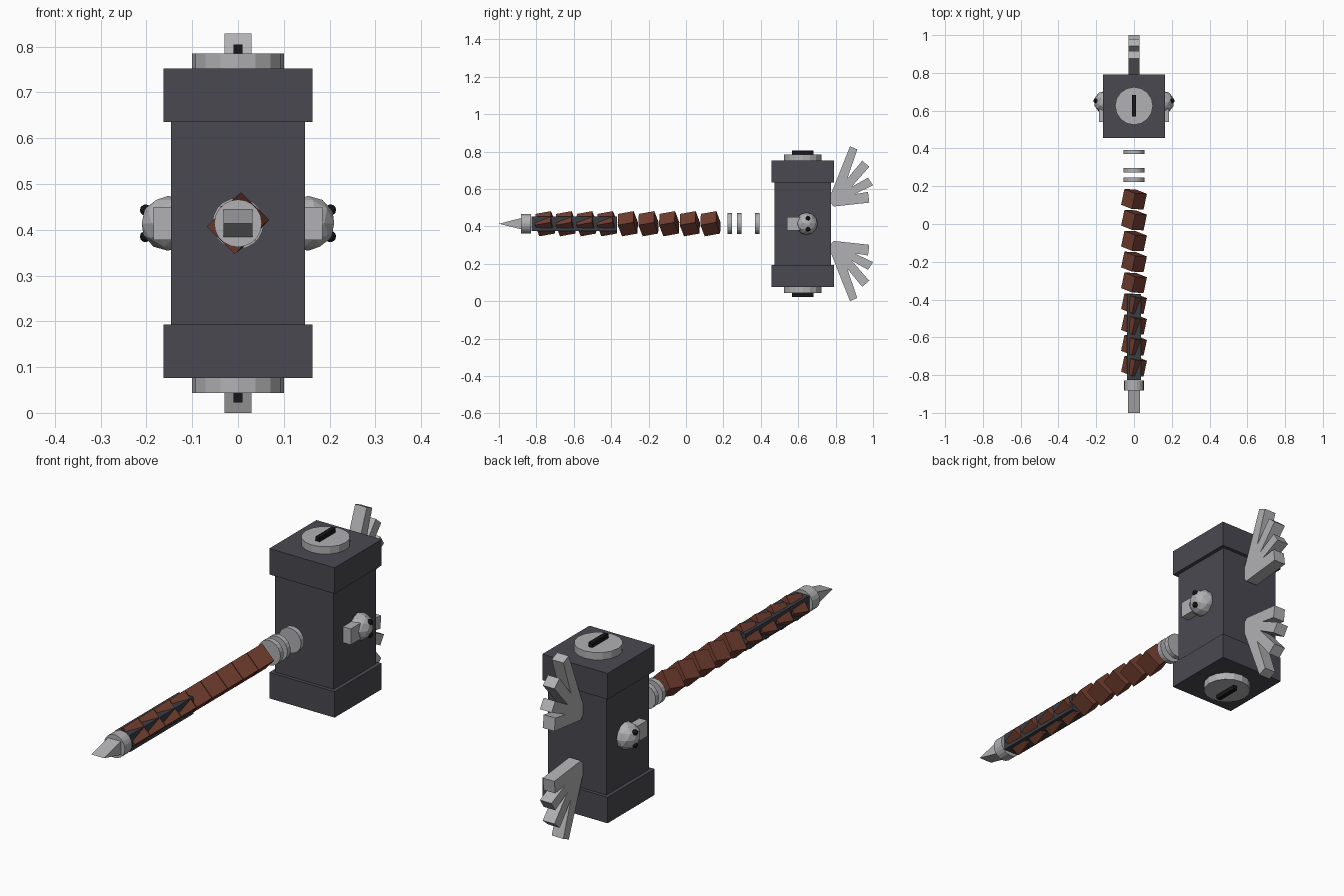
import bpy, bmesh
from math import radians
from mathutils import Matrix, Vector

if "Cube" in bpy.data.objects:
    bpy.data.objects.remove(bpy.data.objects["Cube"])

MID = 0.414      # height of the handle axis
HEAD_Y = 0.625   # depth centre of the hammer head


def material(name, rgb):
    m = bpy.data.materials.new(name)
    m.diffuse_color = (*rgb, 1)
    m.use_nodes = True
    m.node_tree.nodes["Principled BSDF"].inputs["Base Color"].default_value = m.diffuse_color
    return m


IRON = material("dark iron", (0.068, 0.066, 0.082))
STEEL = material("light steel", (0.44, 0.44, 0.455))
LEATHER = material("brown leather", (0.16, 0.045, 0.027))
BLACK = material("black", (0.008, 0.008, 0.009))
CORE = material("slate core", (0.042, 0.047, 0.056))


def finish(name, bm, mat):
    bmesh.ops.recalc_face_normals(bm, faces=bm.faces)
    me = bpy.data.meshes.new(name)
    bm.to_mesh(me)
    bm.free()
    me.materials.append(mat)
    ob = bpy.data.objects.new(name, me)
    bpy.context.collection.objects.link(ob)
    return ob


def box(name, lo, hi, mat, rot=None):
    lo, hi = Vector(lo), Vector(hi)
    bm = bmesh.new()
    bmesh.ops.create_cube(bm, size=1)
    m = Matrix.Translation((lo + hi) / 2)
    if rot:
        m = m @ rot
    bm.transform(m @ Matrix.Diagonal((*(hi - lo), 1)))
    return finish(name, bm, mat)


def disc(name, centre, radius, depth, mat, sides=16, along_y=False):
    bm = bmesh.new()
    bmesh.ops.create_cone(bm, cap_ends=True, segments=sides,
                          radius1=radius, radius2=radius, depth=depth)
    m = Matrix.Translation(centre)
    if along_y:
        m = m @ Matrix.Rotation(radians(90), 4, 'X')
    bm.transform(m)
    return finish(name, bm, mat)


def ball(name, centre, radius, mat, detail=2):
    bm = bmesh.new()
    bmesh.ops.create_icosphere(bm, subdivisions=detail, radius=radius)
    bm.transform(Matrix.Translation(centre))
    return finish(name, bm, mat)


def extrude_yz(name, points, half, mat):
    """Solid from a side outline, thickened across x."""
    bm = bmesh.new()
    face = bm.faces.new([bm.verts.new((-half, y, z)) for y, z in points])
    new = bmesh.ops.extrude_face_region(bm, geom=[face])["geom"]
    bmesh.ops.translate(bm, vec=(2 * half, 0, 0),
                        verts=[v for v in new if isinstance(v, bmesh.types.BMVert)])
    return finish(name, bm, mat)


# Hammer head block
box("head_block", (-0.146, 0.472, 0.17), (0.146, 0.776, 0.66), IRON)

# Feathered wing outline, as depth and height above the handle axis
WING = [(0.77, 0.115), (0.79, 0.092), (0.98, 0.113), (0.973, 0.17), (0.90, 0.158),
        (1.0, 0.205), (0.973, 0.246), (0.885, 0.197), (0.98, 0.305), (0.942, 0.337),
        (0.862, 0.24), (0.916, 0.397), (0.877, 0.414), (0.77, 0.145)]

# Parts mirrored top and bottom: end cap, disc, slot bar, wing
for label, s in (("top", 1), ("bottom", -1)):
    z0, z1 = sorted((MID + s * 0.221, MID + s * 0.338))
    box(label + "_cap", (-0.163, 0.456, z0), (0.163, 0.792, z1), IRON)
    disc(label + "_disc", (0, HEAD_Y, MID + s * 0.352), 0.1, 0.038, STEEL)
    z0, z1 = sorted((MID + s * 0.365, MID + s * 0.391))
    box(label + "_slot_bar", (-0.01, HEAD_Y - 0.057, z0),
        (0.01, HEAD_Y + 0.057, z1), BLACK)
    extrude_yz(label + "_wing", [(y, MID + s * z) for y, z in WING], 0.029, STEEL)

# Bird faces mirrored on the two sides: skull, beak and eyes
for label, s in (("right", 1), ("left", -1)):
    ball(label + "_skull", (s * 0.153, 0.645, MID), 0.06, STEEL)
    x0, x1 = sorted((s * 0.14, s * 0.185))
    box(label + "_beak", (x0, 0.54, MID - 0.036), (x1, 0.61, MID + 0.036), STEEL)
    for place, t in (("upper", 1), ("lower", -1)):
        ball(f"{label}_{place}_eye", (s * 0.202, 0.652, MID + t * 0.029), 0.0125, BLACK)

# Collar rings between handle and head
for i, y in enumerate((0.381, 0.284, 0.234)):
    disc(f"collar_ring_{i + 1}", (0, y, MID), 0.056, 0.023, STEEL, 20, True)

# Leather grip made of tilted cubes
TILT = (Matrix.Rotation(radians(-12), 4, 'Z') @ Matrix.Rotation(radians(10), 4, 'X')
        @ Matrix.Rotation(radians(45), 4, 'Y'))
h = 0.043
for i in range(9):
    y = 0.131 - i * 0.1105
    box(f"grip_cube_{i + 1}", (-h, y - h, MID - h), (h, y + h, MID + h), LEATHER, TILT)

# Square core showing through the rear half of the grip
box("handle_core", (-0.038, -0.825, MID - 0.038), (0.038, -0.37, MID + 0.038), CORE)

# Pommel ring and wedge-shaped tip
disc("pommel_ring", (0, -0.855, MID), 0.052, 0.052, STEEL, 20, True)
extrude_yz("pommel_wedge", [(-0.87, MID - 0.033), (-1.0, MID), (-0.87, MID + 0.033)],
           0.032, STEEL)
